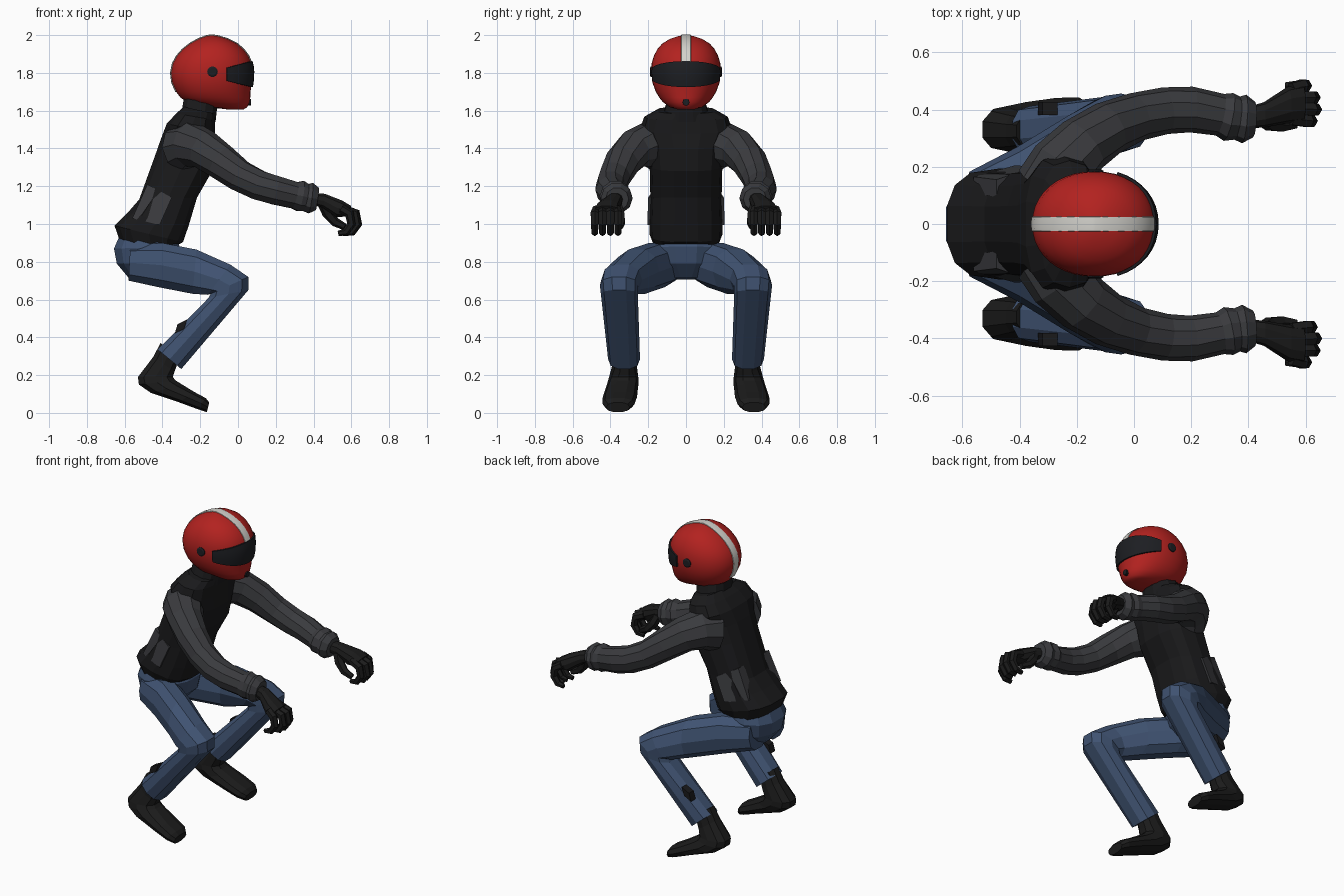
import bpy, bmesh
from math import sin, cos, pi, radians, copysign
from mathutils import Vector


def material(name, r, g, b):
    m = bpy.data.materials.new(name)
    m.diffuse_color = (r, g, b, 1)
    return m


BLACK = material("black_fabric", .010, .010, .011)
GREY = material("grey_fabric", .042, .043, .048)
DENIM = material("denim", .050, .085, .165)
LEATHER = material("dark_leather", .011, .011, .011)
RED = material("red_shell", .45, .016, .014)
WHITE = material("white_stripe", .65, .64, .60)
GLASS = material("dark_visor", .012, .013, .016)


def power(v, p):
    return copysign(abs(v) ** p, v)


def mesh_object(name, rows, mat, closed=True, smooth=False):
    """Skin a list of equally long point rows; closed rows are capped."""
    bm = bmesh.new()
    vs = [[bm.verts.new(p) for p in row] for row in rows]
    n = len(rows[0])
    for a, b in zip(vs, vs[1:]):
        for i in range(n if closed else n - 1):
            j = (i + 1) % n
            bm.faces.new((a[i], a[j], b[j], b[i]))
    if closed:
        bm.faces.new(vs[0])
        bm.faces.new(vs[-1])
    bmesh.ops.recalc_face_normals(bm, faces=bm.faces)
    me = bpy.data.meshes.new(name)
    bm.to_mesh(me)
    bm.free()
    me.materials.append(mat)
    ob = bpy.data.objects.new(name, me)
    bpy.context.collection.objects.link(ob)
    if smooth:
        bpy.ops.object.select_all(action='DESELECT')
        ob.select_set(True)
        bpy.context.view_layer.objects.active = ob
        bpy.ops.object.shade_smooth_by_angle(angle=radians(50))
    return ob


def loft(name, rings, mat, n=10, p=.85, s=1):
    """Each ring: two opposite points (x, z), (x, z), centre y and half width."""
    rows = []
    for ax, az, bx, bz, y, hy in rings:
        row = []
        for k in range(n):
            t = 2 * pi * (k + .5) / n
            c, w = power(cos(t), p), power(sin(t), p)
            row.append(((ax + bx) / 2 + (ax - bx) / 2 * c * 1.04, s * (y + hy * w * 1.03),
                        (az + bz) / 2 + (az - bz) / 2 * c * 1.04))
        rows.append(row)
    return mesh_object(name, rows, mat)


def tube(name, path, mat, n=10, ref=(0, 0, 1), s=1):
    """Round sections of given radius along a path of (x, y, z, r)."""
    pts = [Vector(q[:3]) for q in path]
    rows = []
    for i, q in enumerate(path):
        t = (pts[min(i + 1, len(pts) - 1)] - pts[max(i - 1, 0)]).normalized()
        u = Vector(ref).cross(t).normalized()
        v = t.cross(u)
        row = [pts[i] + q[3] * (u * cos(2 * pi * k / n) + v * sin(2 * pi * k / n)) for k in range(n)]
        rows.append([(a.x, s * a.y, a.z) for a in row])
    return mesh_object(name, rows, mat)


# Helmet profile: z, back x, front x, half width
SHELL = [(1.607, -.06, .03, .045), (1.618, -.15, .048, .085), (1.645, -.27, .062, .122),
         (1.67, -.305, .065, .142), (1.70, -.328, .066, .16), (1.75, -.35, .074, .178),
         (1.80, -.356, .078, .184), (1.85, -.346, .073, .182), (1.89, -.324, .056, .170),
         (1.925, -.293, .03, .152), (1.955, -.255, -.005, .126), (1.98, -.21, -.055, .085),
         (1.995, -.17, -.105, .04), (2.0, -.145, -.135, .006)]


def shell_point(z, t, off=0.0):
    z = min(max(z, SHELL[0][0]), SHELL[-1][0])
    for a, b in zip(SHELL, SHELL[1:]):
        if z <= b[0]:
            f = (z - a[0]) / (b[0] - a[0])
            _, x0, x1, hy = [u + (v - u) * f for u, v in zip(a, b)]
            break
    return ((x0 + x1) / 2 + ((x1 - x0) / 2 + off) * power(cos(t), .95),
            (hy + off) * power(sin(t), .95), z)


mesh_object("helmet_shell", [[shell_point(r[0], 2 * pi * k / 40) for k in range(40)] for r in SHELL],
            RED, smooth=True)

# Visor: raised band, tall in front and narrow at the sides
visor = []
for i in range(8):
    row = []
    for j in range(19):
        v = min(max((i - 1) / 5, 0), 1)
        h = min(max((j - 1) / 16, 0), 1) * 2 - 1
        edge = i in (0, 7) or j in (0, 18)
        lo, hi = 1.725 + .033 * h * h, 1.862 - .035 * h * h
        row.append(shell_point(lo + (hi - lo) * v, radians(70) * h, -.012 if edge else .009))
    visor.append(row)
mesh_object("visor", visor, GLASS, closed=False, smooth=True)

# Stripe over the crown, from the visor to the nape
line = [Vector((.073, 0, 1.85))] + [Vector((r[2], 0, r[0])) for r in SHELL[8:]]
line += [Vector((r[1], 0, r[0])) for r in SHELL[:3:-1]]
mid = Vector((-.14, 0, 1.79))
stripe = []
for q in line:
    d = (q - mid).normalized()
    stripe.append([q + d * o + Vector((0, y, 0)) for y, o in
                   ((-.026, -.008), (-.025, .002), (0, .004), (.025, .002), (.026, -.008))])
mesh_object("helmet_stripe", stripe, WHITE, closed=False, smooth=True)
tube("chin_vent", [(.02, 0, 1.645, .02), (.07, 0, 1.645, .018)], GLASS)
for s in (1, -1):
    tube("visor_pivot", [(-.135, .16, 1.806, .028), (-.135, .186, 1.806, .028), (-.135, .191, 1.806, .02)],
         GLASS, 16, s=s)

# Vest, collar and neck
loft("vest", [(-.61, .875, -.31, .895, 0, .165), (-.65, .99, -.295, .905, 0, .188),
              (-.58, 1.06, -.265, .99, 0, .187), (-.52, 1.13, -.22, 1.14, 0, .183),
              (-.44, 1.35, -.14, 1.28, 0, .187), (-.405, 1.45, -.12, 1.40, 0, .195),
              (-.375, 1.53, -.125, 1.48, 0, .235), (-.325, 1.585, -.125, 1.55, 0, .215),
              (-.285, 1.62, -.125, 1.585, 0, .15)], BLACK, 14, .75)
loft("collar", [(-.30, 1.58, -.12, 1.54, 0, .125), (-.285, 1.67, -.11, 1.63, 0, .10),
                (-.26, 1.66, -.13, 1.63, 0, .08)], BLACK, 12)
loft("neck", [(-.26, 1.6, -.12, 1.58, 0, .075), (-.23, 1.72, -.08, 1.70, 0, .075)], BLACK)

# Seat of the jeans
loft("jeans_hips", [(-.62, .95, -.33, .93, 0, .16), (-.655, .87, -.31, .88, 0, .18),
                    (-.64, .79, -.33, .79, 0, .165), (-.57, .705, -.40, .715, 0, .09)], DENIM, 12)

for s in (1, -1):
    # Trouser leg, bent at the knee
    loft("jeans_leg", [(-.57, .89, -.58, .70, .09, .09), (-.40, .90, -.42, .665, .155, .11),
                       (-.22, .865, -.24, .63, .26, .115), (-.04, .785, -.16, .625, .34, .105),
                       (.055, .72, -.145, .63, .355, .098), (.055, .65, -.155, .61, .353, .095),
                       (-.30, .232, -.425, .335, .328, .082)], DENIM, 10, s=s)
    # Small tear on the outer shin
    tear = [(-.335, .42), (-.32, .47), (-.268, .495), (-.285, .445)]
    mesh_object("jeans_tear", [[(x, s * y, z) for x, z in tear] for y in (.38, .427)], BLACK)
    # Boot, toe down
    loft("boot", [(-.31, .29, -.41, .37, .325, .055), (-.335, .22, -.45, .295, .325, .062),
                  (-.345, .19, -.53, .19, .33, .075), (-.33, .172, -.525, .15, .333, .08),
                  (-.30, .153, -.46, .105, .34, .083), (-.235, .113, -.31, .055, .35, .088),
                  (-.17, .078, -.215, .02, .357, .083), (-.152, .055, -.165, .004, .36, .06)],
         LEATHER, 10, s=s)
    # Side pocket of the vest
    quad = [(-.48, .155, 1.21), (-.35, .20, 1.14), (-.415, .205, .995), (-.56, .165, 1.03)]
    mesh_object("vest_pocket", [[(x, s * (y - d), z) for x, y, z in quad] for d in (.06, 0)], GREY)
    # Sleeve with cuff folds
    tube("sleeve", [(-.28, .13, 1.405, .135), (-.245, .205, 1.42, .12), (-.18, .275, 1.395, .105),
                    (-.09, .335, 1.33, .095), (.01, .375, 1.255, .085), (.11, .396, 1.205, .082),
                    (.20, .40, 1.178, .08), (.30, .382, 1.152, .074), (.33, .374, 1.148, .085),
                    (.36, .37, 1.14, .076), (.385, .367, 1.137, .085), (.42, .365, 1.132, .062)],
         GREY, 10, s=s)
    # Gloved hand
    loft("glove_palm", [(.39, 1.165, .40, 1.10, .37, .036), (.46, 1.16, .45, 1.085, .382, .043),
                        (.55, 1.125, .52, 1.035, .415, .062), (.60, 1.095, .57, 1.04, .422, .064)],
         LEATHER, s=s)
    for root, tip, reach in ((.367, .36, .62), (.405, .40, .635), (.443, .442, .63), (.472, .483, .60)):
        tube("glove_finger", [(.55, root, 1.08, .024), (reach - .01, tip, 1.055, .025),
                              (reach, tip, 1.0, .023), (reach - .03, tip, .957, .02),
                              (reach - .07, tip, .95, .014)], LEATHER, 6, (0, 1, 0), s)
    tube("glove_thumb", [(.45, .37, 1.11, .03), (.475, .352, 1.055, .029), (.515, .345, 1.01, .025),
                         (.565, .35, .985, .018)], LEATHER, 6, (0, 1, 0), s)
